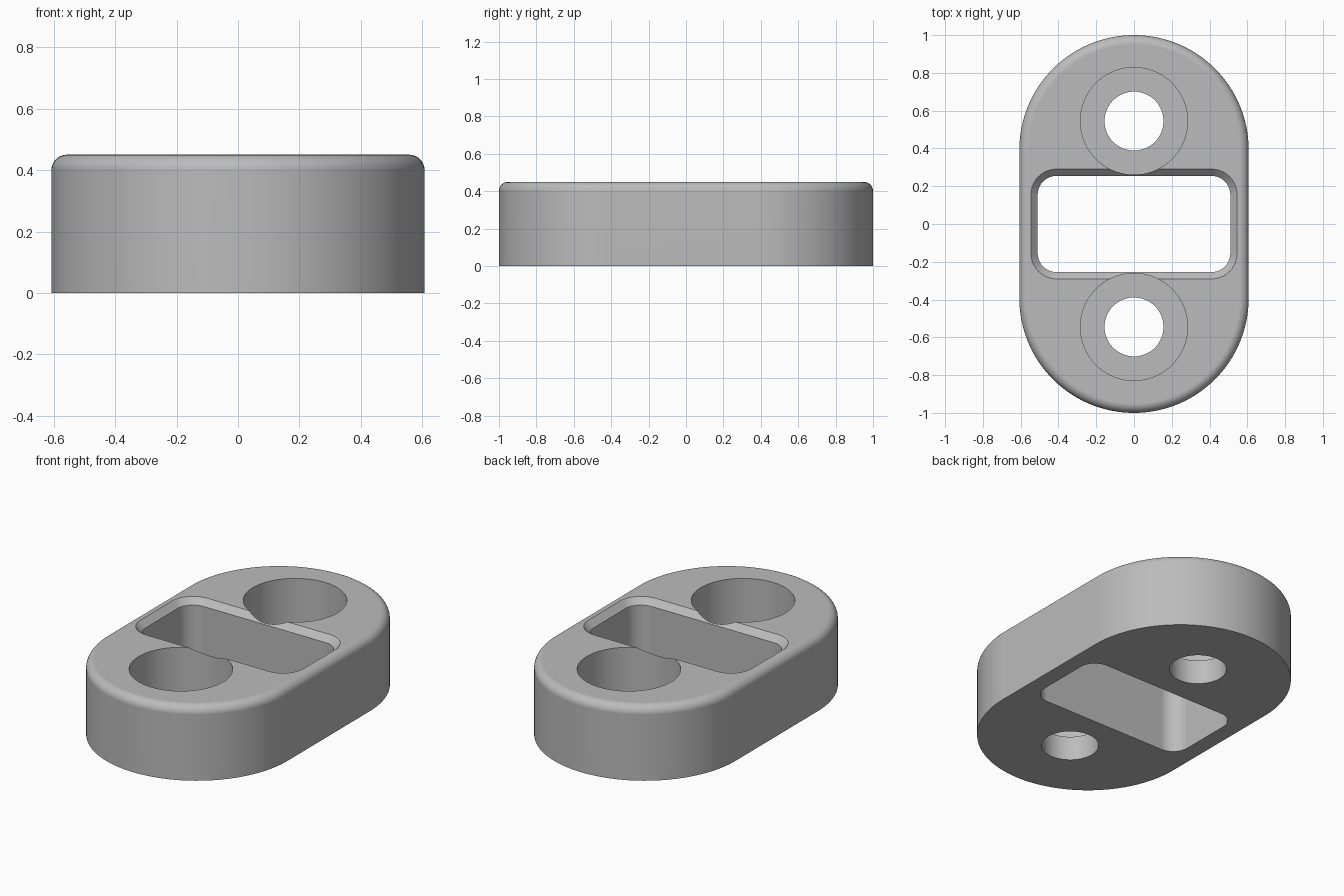
import bpy, bmesh
from math import sin, cos, pi

cube = bpy.data.objects.get("Cube")
if cube:
    bpy.data.objects.remove(cube, do_unlink=True)

HEIGHT, FILLET = 0.45, 0.05
HOLE_Y = 0.545

grey = bpy.data.materials.new("plain grey")
grey.use_nodes = True
colour = (0.5, 0.5, 0.5, 1)
grey.diffuse_color = colour
grey.node_tree.nodes["Principled BSDF"].inputs["Base Color"].default_value = colour


def rounded_outline(core_x, core_y, radius, steps):
    """Outline of a core rectangle grown outwards by a radius."""
    points = []
    for quarter, (sx, sy) in enumerate([(1, 1), (-1, 1), (-1, -1), (1, -1)]):
        for i in range(steps + 1):
            a = (quarter + i / steps) * pi / 2
            p = (sx * core_x + radius * cos(a), sy * core_y + radius * sin(a))
            if not points or abs(p[0] - points[-1][0]) + abs(p[1] - points[-1][1]) > 1e-5:
                points.append(p)
    if abs(points[0][0] - points[-1][0]) + abs(points[0][1] - points[-1][1]) < 1e-5:
        points.pop()
    return points


def loft(name, core, levels, steps, y=0):
    """Closed solid through (radius, z) levels around a core rectangle."""
    bm = bmesh.new()
    rings = [[bm.verts.new((px, py + y, z))
              for px, py in rounded_outline(*core, radius, steps)]
             for radius, z in levels]
    for low, high in zip(rings, rings[1:]):
        for i in range(len(low)):
            j = (i + 1) % len(low)
            bm.faces.new((low[i], low[j], high[j], high[i]))
    bm.faces.new(rings[0][::-1])
    bm.faces.new(rings[-1])
    mesh = bpy.data.meshes.new(name)
    bm.to_mesh(mesh)
    bm.free()
    obj = bpy.data.objects.new(name, mesh)
    mesh.materials.append(grey)
    bpy.context.collection.objects.link(obj)
    return obj


# Oblong body with a rounded top rim
levels = [(0.607, 0)]
for i in range(9):
    a = i / 8 * pi / 2
    levels.append((0.607 - FILLET * (1 - cos(a)), HEIGHT - FILLET * (1 - sin(a))))
body = loft("body", (0, 0.393), levels, 32)

# Rectangular window with a chamfered top edge
cutters = [loft("window_cutter", (0.41, 0.155),
                [(0.1, -0.1), (0.1, HEIGHT - 0.036), (0.156, HEIGHT + 0.02)], 10)]

# Counterbored screw holes
for side in (-1, 1):
    cutters.append(loft("screw_hole_cutter", (0, 0),
                        [(0.156, -0.1), (0.156, 0.145), (0.284, 0.145), (0.284, 0.6)],
                        16, side * HOLE_Y))

bpy.ops.object.select_all(action='DESELECT')
bpy.context.view_layer.objects.active = body
body.select_set(True)
for cutter in cutters:
    cut = body.modifiers.new("cut", 'BOOLEAN')
    cut.operation = 'DIFFERENCE'
    cut.solver = 'EXACT'
    cut.object = cutter
    bpy.ops.object.modifier_apply(modifier=cut.name)
    bpy.data.objects.remove(cutter, do_unlink=True)

# Smooth curved walls, crisp rims, flat faces kept flat
bpy.ops.object.shade_smooth_by_angle(angle=pi / 6)
weighted = body.modifiers.new("flat faces", 'WEIGHTED_NORMAL')
weighted.keep_sharp = True
